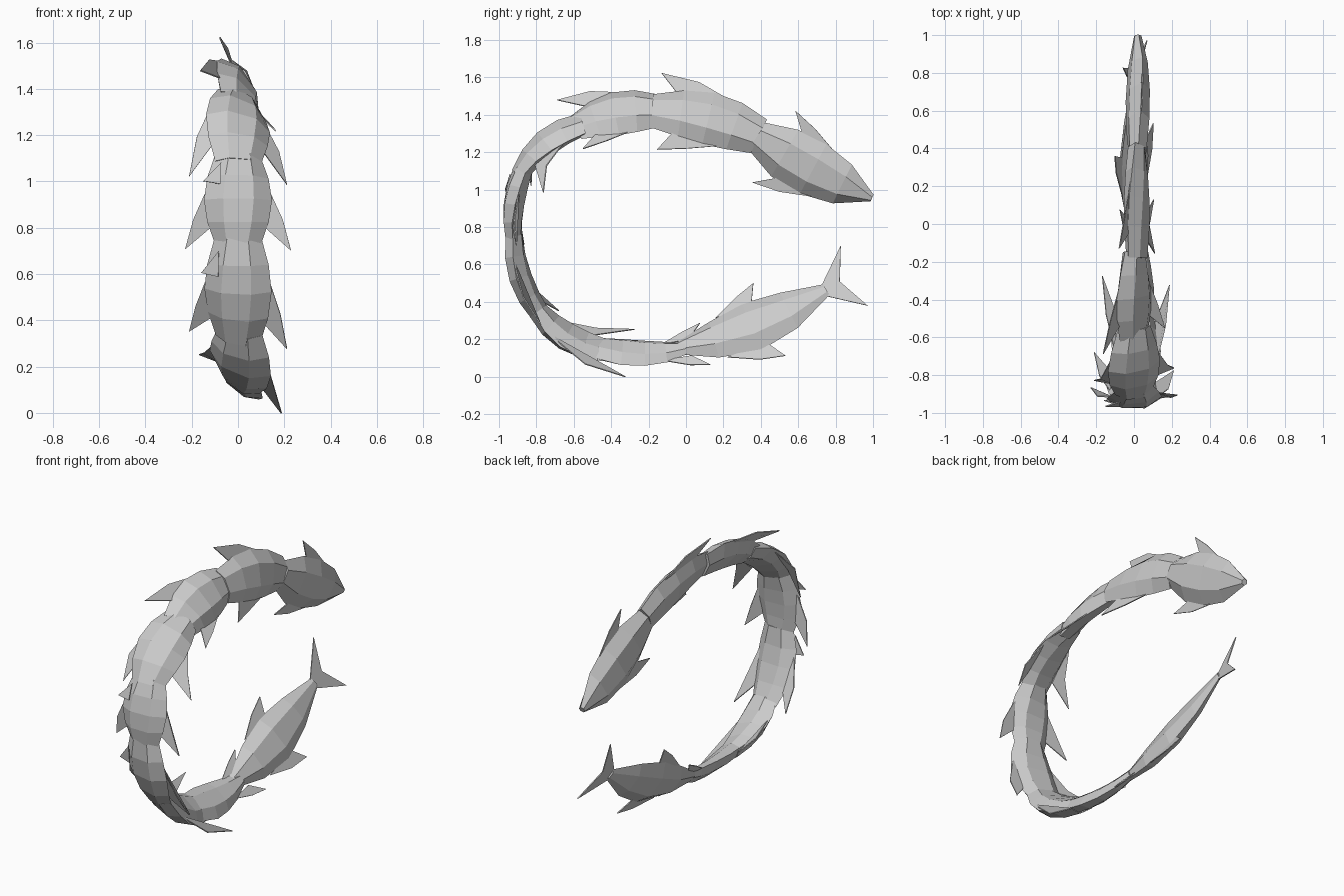
import bpy, bmesh, math
from mathutils import Vector

cube = bpy.data.objects.get("Cube")
if cube:
    bpy.data.objects.remove(cube)

mat = bpy.data.materials.new("pale grey")
mat.use_nodes = True
COLOR = (0.6, 0.6, 0.6, 1)
mat.diffuse_color = COLOR
mat.node_tree.nodes["Principled BSDF"].inputs["Base Color"].default_value = COLOR


def make(name, verts, faces):
    """Flat shaded mesh object with outward normals."""
    bm = bmesh.new()
    vs = [bm.verts.new(v) for v in verts]
    for f in faces:
        bm.faces.new([vs[i] for i in f])
    bmesh.ops.recalc_face_normals(bm, faces=bm.faces)
    me = bpy.data.meshes.new(name)
    bm.to_mesh(me)
    bm.free()
    me.materials.append(mat)
    ob = bpy.data.objects.new(name, me)
    bpy.context.collection.objects.link(ob)


class Segment:
    """A bent body section whose broad axis twists around its centre line."""

    def __init__(self, start, mid, end, twist, x=0.0):
        self.a, m, self.c = (Vector((x, *p)) for p in (start, mid, end))
        self.b = 2 * m - (self.a + self.c) / 2
        self.twist = twist

    def frame(self, t):
        k = min(t, 1)
        pos = self.a * (1 - k) ** 2 + self.b * 2 * k * (1 - k) + self.c * k * k
        tan = (self.b - self.a) * (1 - k) + (self.c - self.b) * k
        pos += tan * 2 * (t - k)
        tan.normalize()
        out = tan.cross(Vector((1, 0, 0)))
        if out.dot(pos - Vector((0, 0, 0.8))) < 0:
            out = -out
        ang = math.radians(self.twist[0] + (self.twist[1] - self.twist[0]) * k)
        broad = out * math.cos(ang) + Vector((-math.sin(ang), 0, 0))
        side = out * math.sin(ang) + Vector((math.cos(ang), 0, 0))
        return pos, broad, side, out

    def at(self, t, w, s=0.0, rake=0.0):
        pos, broad, side, out = self.frame(t)
        return pos + broad * w + side * s - out * rake


def body(name, seg, widths, thick):
    """Six-sided tapering shell with closed ends."""
    n = len(widths)
    ring = [(1, 0), (0.45, 1), (-0.45, 1), (-1, 0), (-0.45, -1), (0.45, -1)]
    verts = [seg.at(i / (n - 1), w * widths[i], s * thick[i])
             for i in range(n) for w, s in ring]
    faces = [(i * 6 + j, i * 6 + (j + 1) % 6, i * 6 + 6 + (j + 1) % 6, i * 6 + 6 + j)
             for i in range(n - 1) for j in range(6)]
    faces += [tuple(range(6)), tuple(range(n * 6 - 6, n * 6))]
    make(name, verts, faces)


def plate(name, seg, outline):
    """Thin blade from (t, width, side, rake) points."""
    n = len(outline)
    verts = [seg.at(t, w, s + d, r) for d in (-0.003, 0.003) for t, w, s, r in outline]
    faces = [tuple(range(n)), tuple(range(n, 2 * n))]
    faces += [(i, (i + 1) % n, n + (i + 1) % n, n + i) for i in range(n)]
    make(name, verts, faces)


def fin_pair(name, seg, root, reach, t0, t1, tip, rake):
    """Swept fins on both edges of the broad axis."""
    for label, sg in (("upper", 1), ("lower", -1)):
        lead = t0 + (tip - t0) * 0.55
        plate(f"{name}_{label}_fin", seg, [
            (t0, sg * root * 0.85, 0, 0),
            (lead, sg * (root * 0.4 + reach * 0.6), 0, rake * 0.35),
            (tip, sg * reach, 0, rake),
            (t1, sg * root * 0.8, 0, rake * 0.15)])


# Head, tapering to the snout
head = Segment((0.995, 0.955), (0.68, 1.11), (0.38, 1.285), (-15, -3), 0.02)
body("head", head, [0.02, 0.118, 0.152, 0.145, 0.085], [0.018, 0.043, 0.054, 0.055, 0.045])
fin_pair("head", head, 0.15, 0.225, 0.38, 0.68, 0.85, 0)

# Trunk sections: start, middle, end, twist, x, fin reach, fin tip, fin rake
trunk = [
    ((0.39, 1.285), (0.12, 1.38), (-0.18, 1.42), (5, 26), 0.015, 0.225, 0.94, 0),
    ((-0.15, 1.42), (-0.38, 1.405), (-0.59, 1.33), (28, 48), 0, 0.22, 1.04, -0.03),
    ((-0.55, 1.35), (-0.75, 1.25), (-0.89, 1.08), (60, 80), 0, 0.215, 1.05, 0.12),
    ((-0.87, 1.11), (-0.92, 0.92), (-0.92, 0.73), (80, 95), 0, 0.23, 1.08, 0.03),
    ((-0.92, 0.76), (-0.885, 0.53), (-0.77, 0.32), (92, 106), 0, 0.22, 1.06, 0.03),
    ((-0.79, 0.35), (-0.64, 0.215), (-0.43, 0.14), (106, 126), 0.01, 0.22, 1.27, 0.01),
    ((-0.47, 0.15), (-0.22, 0.125), (0.0, 0.15), (122, 142), 0.015, 0.145, 1.25, 0),
]
for i, (a, m, c, tw, x, reach, tip, rake) in enumerate(trunk, 1):
    seg = Segment(a, m, c, tw, x)
    name = f"trunk_{i}"
    if i < len(trunk):
        body(name, seg, [0.1, 0.133, 0.147, 0.133, 0.1], [0.043, 0.05, 0.052, 0.048, 0.04])
        fin_pair(name, seg, 0.138, reach, 0.28, 0.8, tip, rake)
    else:
        body(name, seg, [0.1, 0.115, 0.1, 0.075, 0.038], [0.04, 0.04, 0.035, 0.03, 0.022])
        fin_pair(name, seg, 0.07, reach, 0.7, 1.05, tip, rake)
    if i in (4, 5):
        # Small spur lying on the outer face
        plate(f"{name}_spur", seg, [(0.12, 0.08, 0.045, 0), (0.32, 0.155, 0.045, 0),
                                    (0.35, 0.08, 0.05, 0)])

# Tail section with its fins and forked end
tail = Segment((-0.05, 0.15), (0.35, 0.265), (0.75, 0.465), (145, 160))
body("tail", tail, [0.038, 0.115, 0.152, 0.115, 0.035], [0.02, 0.045, 0.05, 0.035, 0.012])
fin_pair("tail", tail, 0.15, 0.235, 0.3, 0.55, 0.62, 0)
for label, tip, w in (("upper", 1.2, 0.17), ("lower", 1.155, -0.2)):
    plate(f"tail_fork_{label}", tail, [(0.96, 0, 0, 0), (0.99, w * 0.2, 0, 0),
                                       (tip, w, 0, 0), (1.09, 0, 0, 0)])
